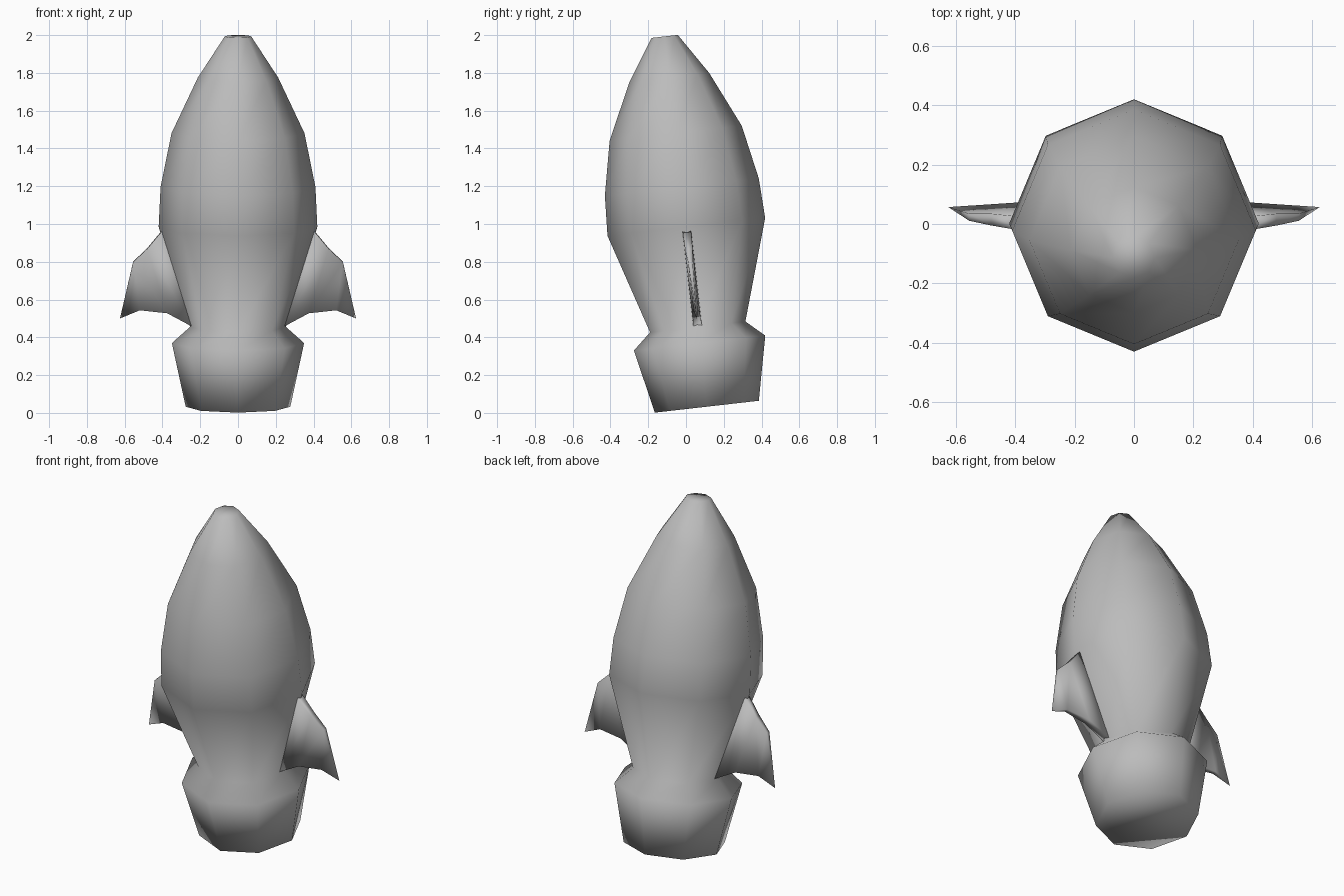
import bpy
import bmesh
import math

cube = bpy.data.objects.get("Cube")
if cube:
    bpy.data.objects.remove(cube)

LEAN = math.radians(6.5)   # the rocket leans forward
BASE_Y = 0.114
SIDES = 8

grey = bpy.data.materials.new("plain grey")
grey.use_nodes = True
grey.diffuse_color = (0.5, 0.5, 0.5, 1)
grey.node_tree.nodes["Principled BSDF"].inputs["Base Color"].default_value = (0.5, 0.5, 0.5, 1)


def finish(bm, name):
    """Turn a bmesh into a smooth, leaning object."""
    bmesh.ops.recalc_face_normals(bm, faces=bm.faces)
    for face in bm.faces:
        face.smooth = True
    mesh = bpy.data.meshes.new(name)
    bm.to_mesh(mesh)
    bm.free()
    mesh.materials.append(grey)
    obj = bpy.data.objects.new(name, mesh)
    obj.location.y = BASE_Y
    obj.rotation_euler.x = LEAN
    bpy.context.collection.objects.link(obj)
    return obj


def skin(bm, loops):
    """Bridge consecutive closed loops of vertices and cap both ends."""
    for a, b in zip(loops, loops[1:]):
        n = len(a)
        for i in range(n):
            j = (i + 1) % n
            bm.faces.new((a[i], a[j], b[j], b[i]))


# Hull: nozzle, neck, belly and nose as one turned profile (radius, height)
profile = [(0.277, 0.033), (0.35, 0.372), (0.254, 0.458), (0.42, 0.991),
           (0.41, 1.203), (0.352, 1.49), (0.213, 1.786), (0.07, 2.006)]
bm = bmesh.new()
rings = []
for radius, height in profile:
    angles = [math.tau * i / SIDES for i in range(SIDES)]
    rings.append([bm.verts.new((radius * math.cos(a), radius * math.sin(a), height))
                  for a in angles])
skin(bm, rings)
bm.faces.new(rings[0])
bm.faces.new(rings[-1])
finish(bm, "rocket_hull")

# Fins: sections (top x, top z, bottom x, bottom z, half thickness), ending in a thin edge
sections = [(0.39, 0.985, 0.235, 0.458, 0.023), (0.48, 0.876, 0.375, 0.533, 0.02),
            (0.555, 0.805, 0.52, 0.548, 0.012)]
TIP = (0.625, 0.503)


def fin(name, side):
    bm = bmesh.new()
    loops = []
    for tx, tz, bx, bz, half in sections:
        corners = [(tx, -half, tz), (tx, half, tz), (bx, half, bz), (bx, -half, bz)]
        loops.append([bm.verts.new((side * x, y, z)) for x, y, z in corners])
    skin(bm, loops)
    bm.faces.new(loops[0])
    # The outer section closes on a pointed tip
    point = bm.verts.new((side * TIP[0], 0, TIP[1]))
    last = loops[-1]
    for i in range(4):
        bm.faces.new((last[i], last[(i + 1) % 4], point))
    finish(bm, name)


fin("left_fin", 1)
fin("right_fin", -1)
